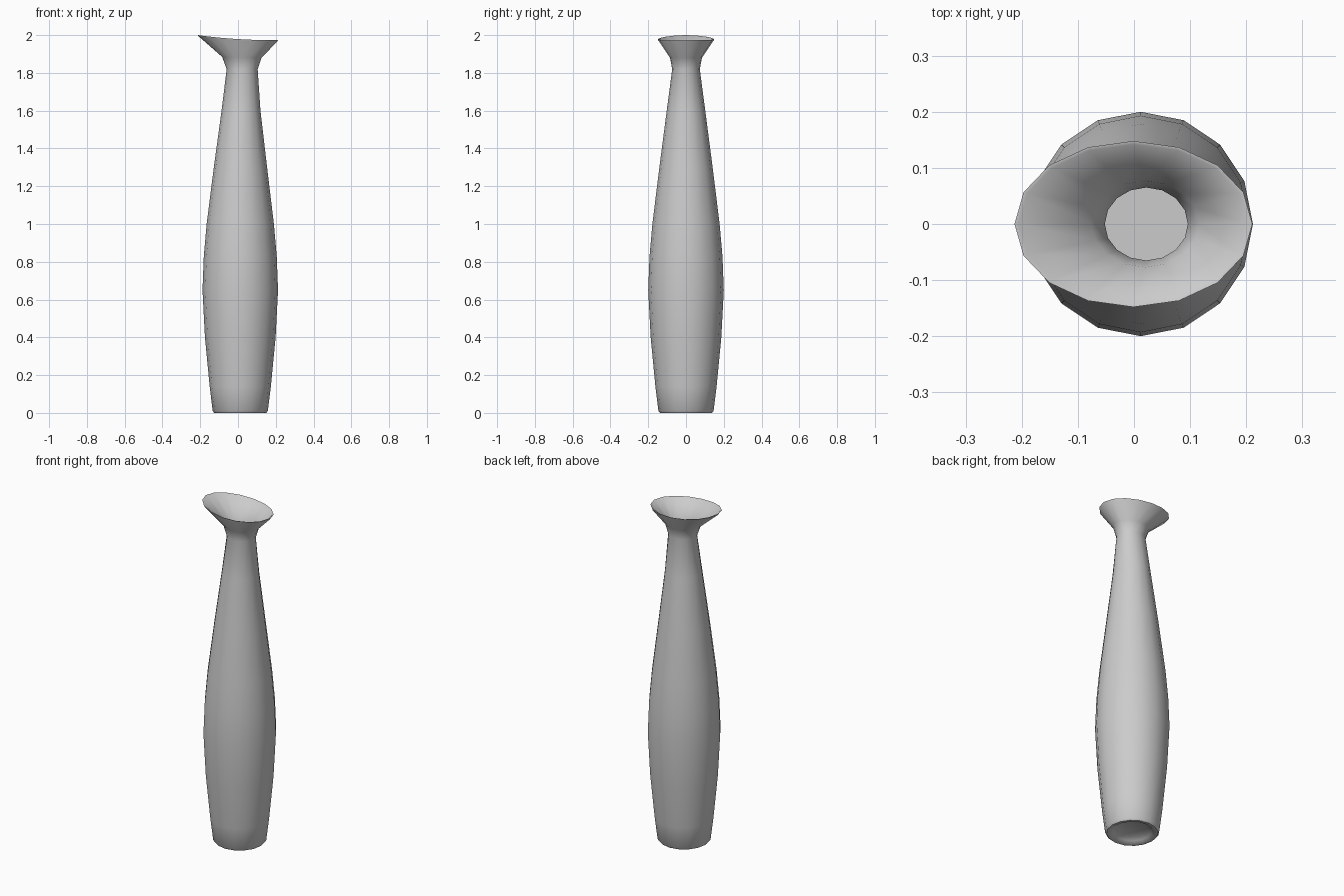
import bpy
import bmesh
import math

cube = bpy.data.objects.get("Cube")
if cube:
    bpy.data.objects.remove(cube, do_unlink=True)

SIDES = 16

# Glazed clay
clay = bpy.data.materials.new("grey_clay")
clay.use_nodes = True
clay.diffuse_color = (0.6, 0.6, 0.6, 1)
clay.node_tree.nodes["Principled BSDF"].inputs["Base Color"].default_value = (0.6, 0.6, 0.6, 1)


def ring(bm, z, cx, rx, ry, lift=0.0):
    """Elliptical cross-section; lift raises its right-hand (-x) lip."""
    verts = []
    for i in range(SIDES):
        a = 2 * math.pi * i / SIDES
        t = (1 - math.cos(a)) / 2
        verts.append(bm.verts.new((cx + rx * math.cos(a), ry * math.sin(a), z + lift * t ** 2.2)))
    return verts


# Outer wall sections: height, centre x, half width, half depth, lip lift
outer = [
    (0.0, 0.012, 0.138, 0.138, 0),
    (0.01, 0.012, 0.146, 0.146, 0),
    (0.14, 0.012, 0.162, 0.162, 0),
    (0.4, 0.012, 0.187, 0.187, 0),
    (0.65, 0.012, 0.2, 0.2, 0),
    (0.83, 0.012, 0.193, 0.193, 0),
    (1.0, 0.012, 0.178, 0.178, 0),
    (1.3, 0.013, 0.141, 0.141, 0),
    (1.6, 0.016, 0.103, 0.102, 0),
    (1.82, 0.022, 0.082, 0.073, 0),
    (1.88, 0.02, 0.104, 0.085, 0.005),
    (1.967, 0.0, 0.209, 0.147, 0.027),
    (1.973, -0.001, 0.212, 0.148, 0.027),
]
WALL = 0.008

bm = bmesh.new()
# Recessed foot, outer wall, then the inner wall back down to the floor
sections = [(0.025, 0.012, 0.085, 0.085, 0), (0.012, 0.012, 0.105, 0.105, 0),
            (0.0, 0.012, 0.122, 0.122, 0)] + outer
sections.append((1.972, -0.001, 0.205, 0.142, 0.027))
for z, cx, rx, ry, lift in reversed(outer[2:-2]):
    sections.append((z + 0.005, cx, rx - WALL, ry - WALL, lift))
sections.append((0.04, 0.012, 0.138, 0.138, 0))

rings = [ring(bm, *s) for s in sections]
for low, high in zip(rings, rings[1:]):
    for i in range(SIDES):
        j = (i + 1) % SIDES
        bm.faces.new((low[i], low[j], high[j], high[i]))
bm.faces.new(rings[0][::-1])
bm.faces.new(rings[-1])
bmesh.ops.recalc_face_normals(bm, faces=bm.faces)

mesh = bpy.data.meshes.new("vase")
bm.to_mesh(mesh)
bm.free()
mesh.materials.append(clay)
vase = bpy.data.objects.new("vase", mesh)
bpy.context.collection.objects.link(vase)

bpy.ops.object.select_all(action="DESELECT")
vase.select_set(True)
bpy.context.view_layer.objects.active = vase
bpy.ops.object.shade_smooth_by_angle(angle=math.radians(50))
